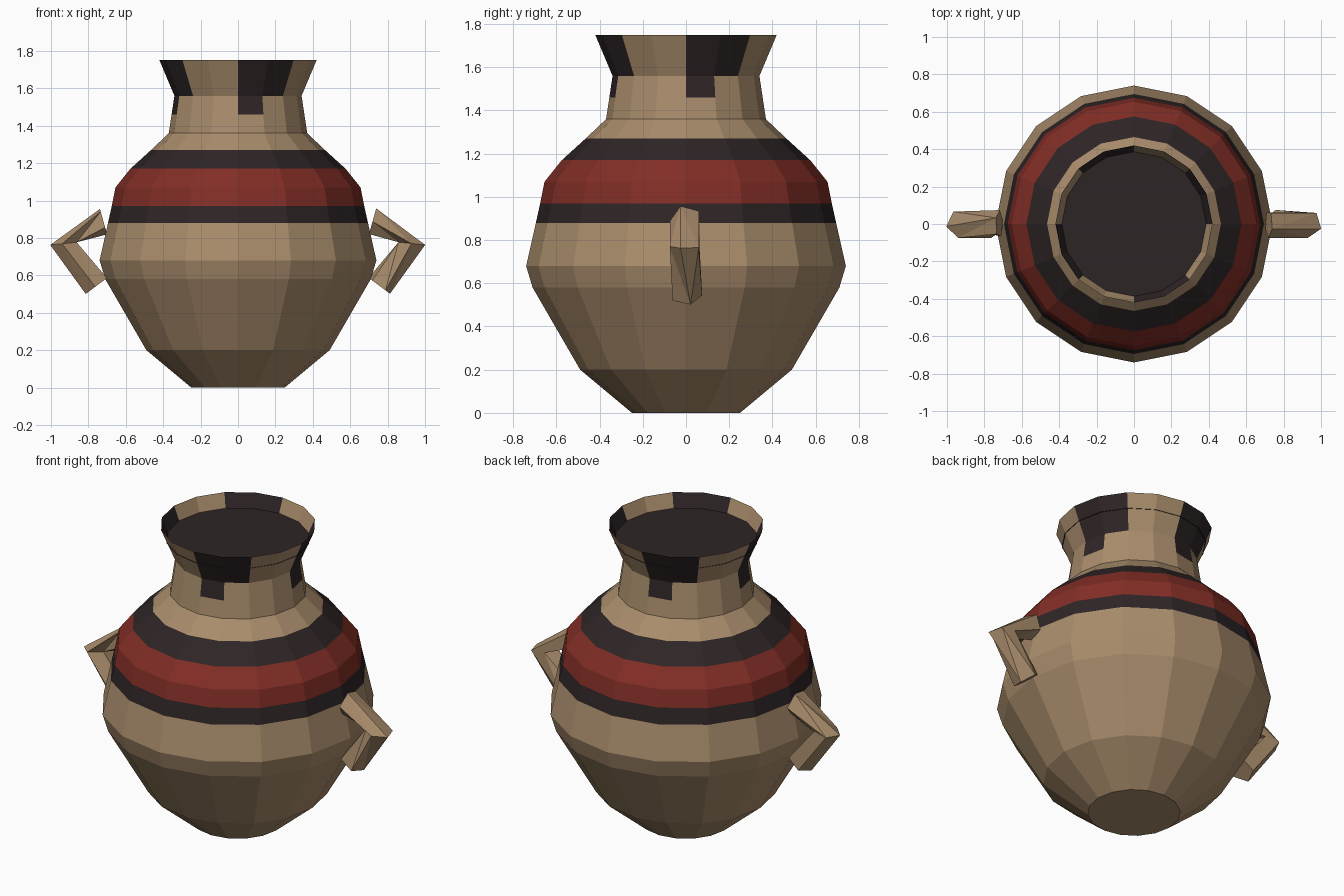
import bpy, bmesh
from math import sin, cos, pi, radians
from mathutils import Vector

cube = bpy.data.objects.get("Cube")
if cube:
    bpy.data.objects.remove(cube, do_unlink=True)


def material(name, rgb):
    m = bpy.data.materials.new(name)
    m.use_nodes = True
    m.diffuse_color = (*rgb, 1)
    m.node_tree.nodes["Principled BSDF"].inputs["Base Color"].default_value = (*rgb, 1)
    return m


clay = material("tan clay", (0.40, 0.265, 0.15))
dark = material("dark brown glaze", (0.027, 0.018, 0.019))
red = material("red glaze", (0.225, 0.027, 0.019))
CLAY, DARK, RED = range(3)
SIDES = 16


def finish(name, bm, mats, fix_normals=True):
    if fix_normals:
        bmesh.ops.recalc_face_normals(bm, faces=bm.faces[:])
    mesh = bpy.data.meshes.new(name)
    bm.to_mesh(mesh)
    bm.free()
    for m in mats:
        mesh.materials.append(m)
    ob = bpy.data.objects.new(name, mesh)
    bpy.context.collection.objects.link(ob)
    return ob


def bridge(bm, a, b):
    n = len(a)
    return [bm.faces.new((a[i], a[(i + 1) % n], b[(i + 1) % n], b[i])) for i in range(n)]


# Pot body: (radius, height, colour of the band above)
profile = [(0.25, 0, CLAY), (0.49, 0.2, CLAY), (0.71, 0.58, CLAY), (0.74, 0.68, CLAY),
           (0.695, 0.88, DARK), (0.675, 0.97, RED), (0.655, 1.07, RED),
           (0.575, 1.17, DARK), (0.465, 1.27, CLAY), (0.37, 1.36, CLAY),
           (0.355, 1.46, CLAY), (0.34, 1.56, CLAY), (0.42, 1.75, CLAY)]
bm = bmesh.new()
rings = [[bm.verts.new((r * cos(2 * pi * i / SIDES), r * sin(2 * pi * i / SIDES), z))
          for i in range(SIDES)] for r, z, c in profile]
bm.faces.new(rings[0][::-1])
last = len(rings) - 2
for k in range(last + 1):
    for i, face in enumerate(bridge(bm, rings[k], rings[k + 1])):
        face.material_index = profile[k][2]
        # Glaze patches on the rim, with a narrow drip on the neck
        quarter = i % 4
        if (k == last and quarter < 2) or (k == last - 1 and quarter == 0):
            face.material_index = DARK
finish("pot_body", bm, [clay, dark, red], fix_normals=False)

# Dark filling just under the rim
bm = bmesh.new()
bm.faces.new([bm.verts.new((0.39 * cos(2 * pi * i / SIDES), 0.39 * sin(2 * pi * i / SIDES), 1.67))
              for i in range(SIDES)])
finish("dark_filling", bm, [dark], fix_normals=False)


# Bent five-sided handles, twisted along their length
def handle(name, side, twists):
    sections = [((0.72, 0.89), (0.27, 0.96)),
                ((0.93, 0.77), (1.0, -0.1)),
                ((0.755, 0.545), (0.8, -0.6))]
    bm = bmesh.new()
    rings = []
    for ((cx, cz), (ux, uz)), twist in zip(sections, twists):
        ring = []
        for k in range(5):
            a = radians(twist + 72 * k)
            p = Vector((cx, 0, cz)) + 0.075 * (cos(a) * Vector((ux, 0, uz)) + Vector((0, sin(a), 0)))
            ring.append(bm.verts.new((side * p.x, p.y, p.z)))
        rings.append(ring)
    for a, b in zip(rings, rings[1:]):
        bridge(bm, a, b)
    bm.faces.new(rings[0])
    bm.faces.new(rings[-1])
    bmesh.ops.triangulate(bm, faces=bm.faces[:])
    finish(name, bm, [clay])


handle("left_handle", 1, (-20, -20, 16))
handle("right_handle", -1, (26, -10, -10))
